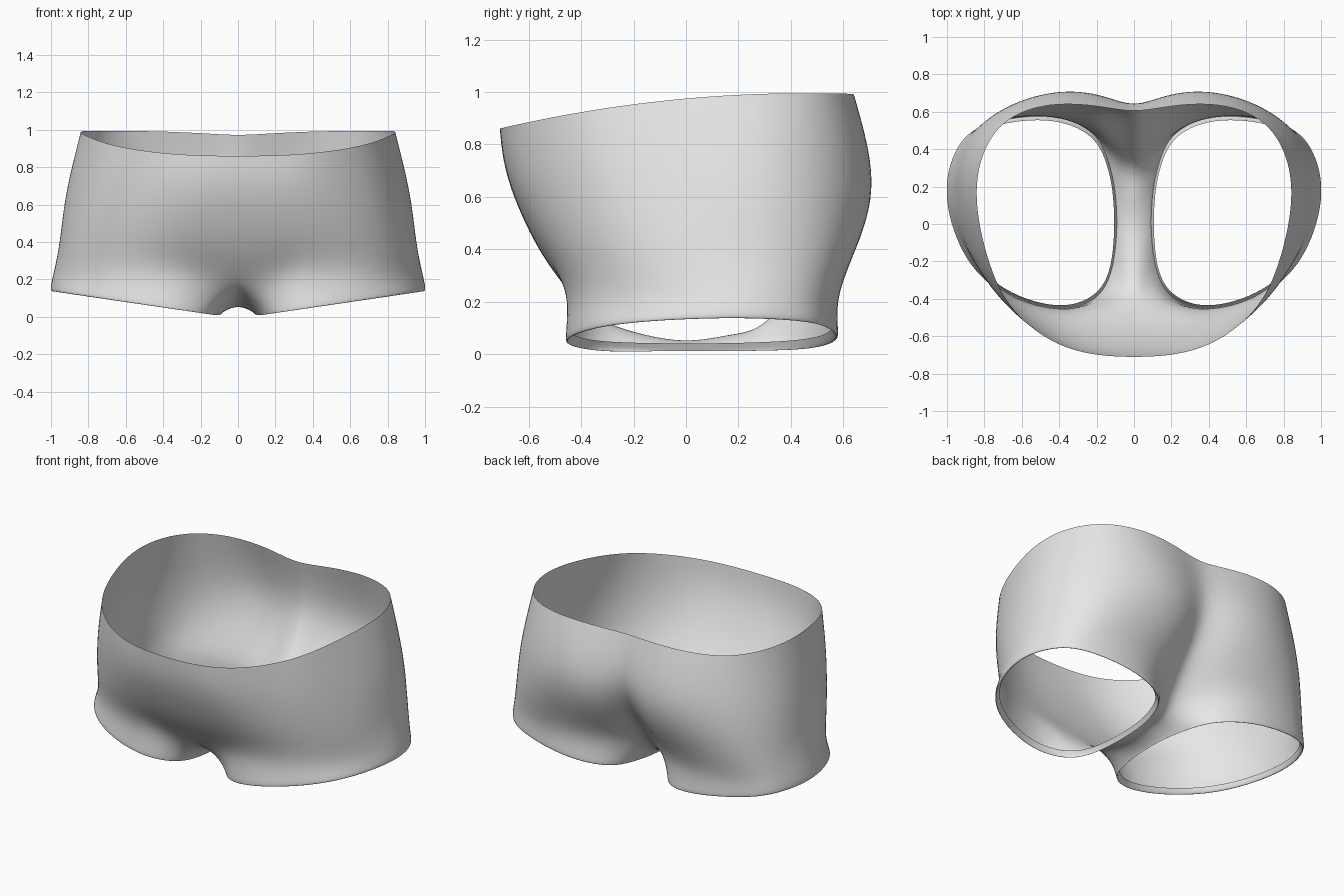
import bpy
from mathutils import Vector

if "Cube" in bpy.data.objects:
    bpy.data.objects.remove(bpy.data.objects["Cube"])

# ---- half outlines (x, y), running front centre -> side -> back centre ----
waist = [(0, -.71), (.25, -.69), (.48, -.6), (.68, -.41), (.79, -.15), (.84, .12),
         (.81, .36), (.68, .55), (.45, .635), (.2, .63), (0, .605)]
hip = [(0, -.675), (.26, -.66), (.5, -.57), (.73, -.38), (.86, -.12), (.915, .13),
       (.885, .38), (.71, .6), (.42, .705), (.17, .685), (0, .64)]
seat = [(0, -.56), (.26, -.55), (.5, -.5), (.73, -.36), (.89, -.13), (.95, .13),
        (.92, .38), (.75, .58), (.44, .645), (.17, .6), (0, .5)]
# the last three points close the loop along the crotch
thigh = [(0, -.4), (.2, -.43), (.39, -.455), (.67, -.375), (.88, -.16), (.985, .13),
         (.945, .38), (.78, .54), (.46, .58), (.2, .49), (0, .32),
         (0, .17), (0, 0), (0, -.2)]
hem = [(.115, -.27), (.19, -.39), (.38, -.46), (.66, -.39), (.89, -.19), (1, .13),
       (.955, .38), (.8, .53), (.47, .58), (.22, .49), (.125, .33),
       (.09, .18), (.08, 0), (.09, -.15)]


def waist_height(x, y):
    dip = .02 * max(0, 1 - x / .4) if y > 0 else 0
    return .975 + .09 * y - .1 * y * y - dip


def thigh_height(x, y):
    if x == 0:
        return .05 + .75 * y * y + .04 * abs(y)
    return .2 + .03 * x


def hem_ring(inset, lift):
    """Leg opening, tilted up to the outside, drawn in towards its middle."""
    mid = Vector((.53, .06))
    ring = []
    for x, y in hem:
        p = Vector((x, y))
        p += (mid - p).normalized() * inset
        ring.append((p.x, p.y, .008 + .137 * x + lift))
    return ring


rings = [[(x, y, waist_height(x, y)) for x, y in waist],
         [(x, y, .66) for x, y in hip],
         [(x, y, .4) for x, y in seat],
         [(x, y, thigh_height(x, y)) for x, y in thigh],
         hem_ring(0, .006), hem_ring(.012, -.006), hem_ring(.026, .022)]

# ---- stitch the rings into one half of the garment ----
verts, starts = [], []
for ring in rings:
    starts.append(len(verts))
    verts += ring
faces = []
for k in range(len(rings) - 1):
    a, b = starts[k], starts[k + 1]
    n = len(rings[k])
    closed = n == len(thigh)
    for j in range(n if closed else n - 1):
        i = (j + 1) % n
        faces.append((a + j, b + j, b + i, a + i))

mesh = bpy.data.meshes.new("shorts")
mesh.from_pydata(verts, [], faces)
shorts = bpy.data.objects.new("shorts", mesh)
bpy.context.collection.objects.link(shorts)

# ---- mirror to the other leg and smooth ----
mirror = shorts.modifiers.new("mirror", 'MIRROR')
mirror.use_axis[0] = True
mirror.use_clip = True
mirror.merge_threshold = .001
smooth = shorts.modifiers.new("smooth", 'SUBSURF')
smooth.levels = smooth.render_levels = 3

# push the cage outwards until the smoothed cloth passes through the outlines
for step in range(4):
    depsgraph = bpy.context.evaluated_depsgraph_get()
    result = shorts.evaluated_get(depsgraph).data
    offsets = [Vector(t) - result.vertices[i].co for i, t in enumerate(verts)]
    for v, t, d in zip(mesh.vertices, verts, offsets):
        if d.length < .1:
            v.co += d * .8
        if t[0] == 0:
            v.co.x = 0
    mesh.update()
    shorts.update_tag()
    bpy.context.view_layer.update()

# ---- plain cloth ----
cloth = bpy.data.materials.new("grey cloth")
cloth.diffuse_color = (.8, .8, .8, 1)
cloth.use_nodes = True
cloth.node_tree.nodes["Principled BSDF"].inputs["Base Color"].default_value = cloth.diffuse_color
mesh.materials.append(cloth)
for p in mesh.polygons:
    p.use_smooth = True
